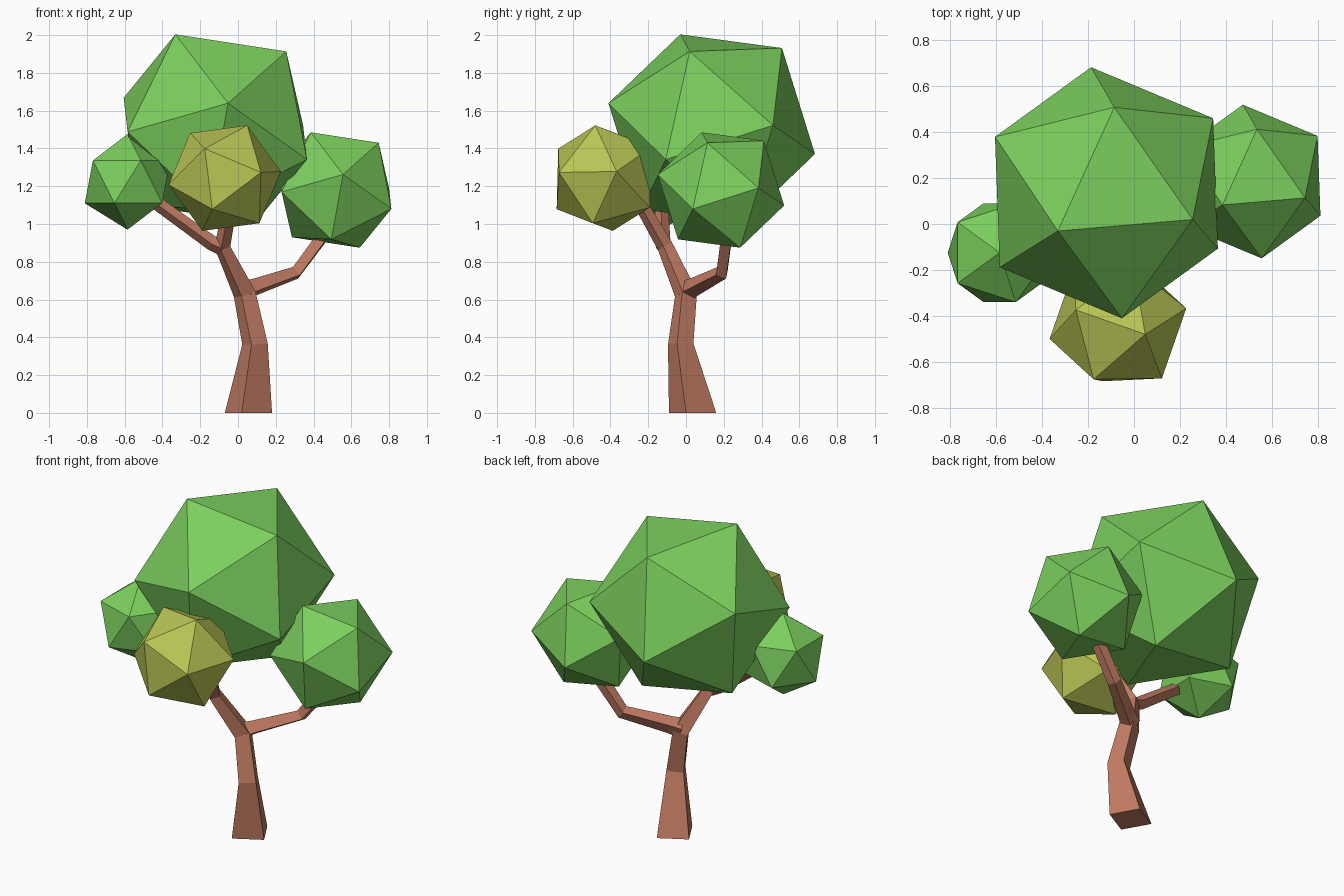
import bpy, bmesh, math
from mathutils import Vector, Matrix

if "Cube" in bpy.data.objects:
    bpy.data.objects.remove(bpy.data.objects["Cube"])


def material(name, rgb):
    m = bpy.data.materials.new(name)
    m.diffuse_color = (*rgb, 1)
    m.use_nodes = True
    m.node_tree.nodes["Principled BSDF"].inputs["Base Color"].default_value = m.diffuse_color
    return m


bark = material("bark", (0.54, 0.20, 0.125))
green = material("leaf_green", (0.20, 0.62, 0.11))
yellow = material("leaf_yellow", (0.49, 0.56, 0.09))


def add_object(name, bm, mat):
    bmesh.ops.recalc_face_normals(bm, faces=bm.faces)
    mesh = bpy.data.meshes.new(name)
    bm.to_mesh(mesh)
    bm.free()
    mesh.materials.append(mat)
    ob = bpy.data.objects.new(name, mesh)
    bpy.context.collection.objects.link(ob)
    return ob


def foliage(name, centre, radius, mat, pole=(0, 0, 1), neighbour=(1, 0, 0.5)):
    """Icosahedron with one corner along pole and the next along neighbour."""
    z = Vector(pole).normalized()
    n = Vector(neighbour)
    x = (n - z * n.dot(z)).normalized()
    rot = Matrix((x, z.cross(x), z)).transposed().to_4x4()
    bm = bmesh.new()
    bmesh.ops.create_icosphere(bm, subdivisions=1, radius=radius, matrix=rot)
    add_object(name, bm, mat).location = centre


def limb(name, nodes, ref, start_dir=None):
    """Four-sided tube through (x, y, z, corner radius) nodes."""
    pts = [Vector(n[:3]) for n in nodes]
    u = Vector(ref)
    bm = bmesh.new()
    rings = []
    for i, p in enumerate(pts):
        t = Vector()
        if i > 0:
            t += (p - pts[i - 1]).normalized()
        if i < len(pts) - 1:
            t += (pts[i + 1] - p).normalized()
        if i == 0 and start_dir:
            t = Vector(start_dir)
        t.normalize()
        u = (u - t * u.dot(t)).normalized()
        v = t.cross(u)
        r = nodes[i][3]
        rings.append([bm.verts.new(p + d * r) for d in (u, v, -u, -v)])
    for a, b in zip(rings, rings[1:]):
        for k in range(4):
            j = (k + 1) % 4
            bm.faces.new((a[k], a[j], b[j], b[k]))
    bm.faces.new(rings[0])
    bm.faces.new(rings[-1])
    add_object(name, bm, bark)


# Trunk, continuing into the branch under the yellow foliage
limb("trunk", [(0.055, 0.035, 0, 0.13), (0.09, -0.028, 0.365, 0.07),
               (0.035, 0, 0.63, 0.062), (-0.083, -0.11, 0.88, 0.043),
               (-0.045, -0.225, 1.08, 0.037), (-0.03, -0.32, 1.23, 0.036)],
     (0.963, -0.27, 0), (0, 0, 1))

# Side branches
limb("right_branch", [(0.03, 0.005, 0.645, 0.058), (0.085, 0.04, 0.665, 0.05),
                      (0.305, 0.19, 0.742, 0.04), (0.43, 0.212, 0.91, 0.04),
                      (0.53, 0.215, 1.06, 0.038)], (0.1, -0.3, 1))
limb("left_branch", [(-0.085, -0.115, 0.875, 0.042), (-0.14, -0.122, 0.90, 0.04),
                     (-0.41, -0.13, 1.095, 0.036), (-0.57, -0.125, 1.21, 0.035)],
     (0.3, 1, 0))

# Foliage clumps
tilt = dict(pole=(-0.21, -0.165, 0.495), neighbour=(0.38, -0.115, 0.405))
foliage("crown_foliage", (-0.12, 0.136, 1.505), 0.567, green, **tilt)
foliage("right_foliage", (0.515, 0.185, 1.18), 0.347, green, **tilt)
foliage("left_foliage", (-0.585, -0.125, 1.223), 0.253, green)
foliage("yellow_foliage", (-0.07, -0.434, 1.243), 0.307, yellow,
        pole=(0.118, -0.046, 0.277), neighbour=(-0.184, 0.06, 0.237))
